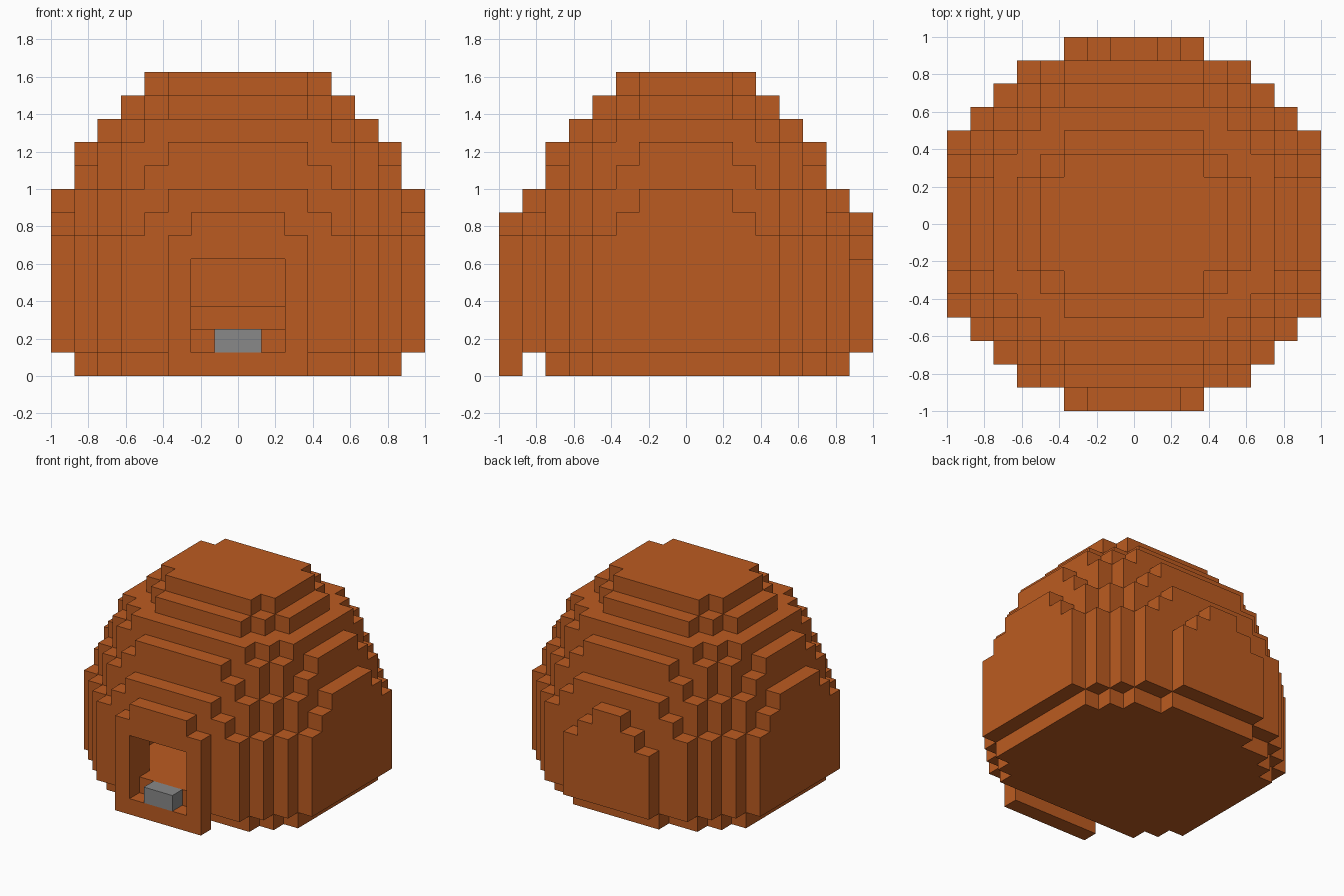
import bpy
import bmesh
from mathutils import Vector

if "Cube" in bpy.data.objects:
    bpy.data.objects.remove(bpy.data.objects["Cube"], do_unlink=True)

UNIT = 0.125  # edge length of one block


def make_material(name, color):
    mat = bpy.data.materials.new(name)
    mat.use_nodes = True
    mat.diffuse_color = color
    bsdf = next(n for n in mat.node_tree.nodes if n.type == "BSDF_PRINCIPLED")
    bsdf.inputs["Base Color"].default_value = color
    bsdf.inputs["Roughness"].default_value = 0.9
    return mat


def box(x0, x1, y0, y1, z0, z1):
    """Set of block cells filling a box."""
    return {(x, y, z) for x in range(x0, x1) for y in range(y0, y1) for z in range(z0, z1)}


def build_blocks(name, cells, mat):
    """Skin a set of cells, keeping only the exposed sides."""
    bm = bmesh.new()
    corners = {}

    def corner(p):
        key = tuple(round(c) for c in p)
        if key not in corners:
            corners[key] = bm.verts.new(Vector(key) * UNIT)
        return corners[key]

    for cell in sorted(cells):
        base = Vector(cell)
        for axis in range(3):
            u, v, n = Vector(), Vector(), Vector()
            n[axis] = u[(axis + 1) % 3] = v[(axis + 2) % 3] = 1
            for side in (0, 1):
                neighbour = base + n * (2 * side - 1)
                if tuple(round(c) for c in neighbour) in cells:
                    continue
                o = base + n * side
                loop = [o, o + u, o + u + v, o + v]
                if side == 0:
                    loop.reverse()
                bm.faces.new([corner(p) for p in loop])
    mesh = bpy.data.meshes.new(name)
    bm.to_mesh(mesh)
    bm.free()
    mesh.materials.append(mat)
    obj = bpy.data.objects.new(name, mesh)
    bpy.context.collection.objects.link(obj)
    return obj


clay = make_material("burnt orange clay", (0.50, 0.105, 0.015, 1))
stone = make_material("grey stone", (0.25, 0.25, 0.25, 1))

# Dome: one rounded block layer per squared radius, widened by a block in x
layer_radius_sq = [43, 60, 60, 60, 60, 57, 49.5, 46, 38, 34, 28, 16, 10]
dome = set()
for z, radius_sq in enumerate(layer_radius_sq):
    for x in range(-8, 8):
        for y in range(-7, 8):
            across = max(abs(x + 0.5) - 1, 0)
            along = abs(y + 0.5)
            if z == 0 and max(across, along) > 6:
                continue
            if across ** 2 + along ** 2 < radius_sq:
                dome.add((x, y, z))

# Back bulge cap and foot
dome |= box(-1, 1, 7, 8, 6, 7)
dome |= box(-3, 3, 6, 7, 0, 1)

# Entrance passage opening into a wider room with a raised rear floor
dome -= box(-2, 2, -7, -5, 2, 5)
dome -= box(-4, 4, -6, 1, 2, 6)
dome -= box(-3, 3, 1, 4, 3, 6)
build_blocks("dome", dome, clay)

# Stepped door frame standing proud of the dome
frame = box(-3, 3, -8, -7, 0, 6) | box(-2, 2, -8, -7, 6, 7)
frame -= box(-2, 2, -8, -7, 1, 5)
build_blocks("door_frame", frame, clay)

# Doorstep
build_blocks("doorstep", box(-1, 1, -8, -7, 1, 2), stone)
